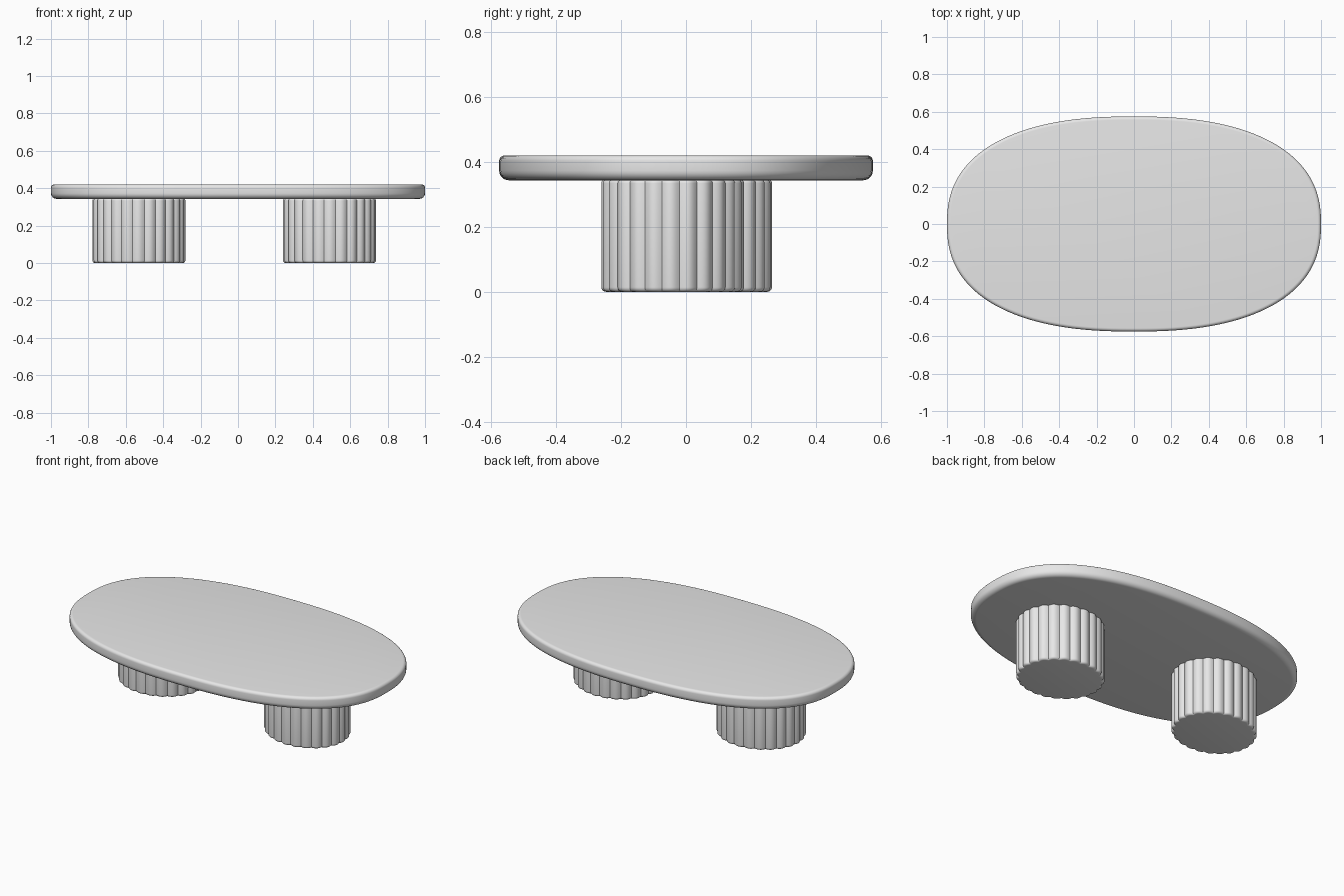
import bpy
import bmesh
from math import sin, cos, pi, radians, copysign

cube = bpy.data.objects.get("Cube")
if cube:
    bpy.data.objects.remove(cube, do_unlink=True)

# Single plain finish
grey = bpy.data.materials.new("light_grey")
grey.use_nodes = True
grey.diffuse_color = (0.8, 0.8, 0.8, 1)
grey.node_tree.nodes["Principled BSDF"].inputs["Base Color"].default_value = (0.8, 0.8, 0.8, 1)


def rounded_profile(z0, z1, r_bottom, r_top, steps=6):
    """(inset, height) pairs for a wall with rounded bottom and top edges."""
    arc = [i / steps * pi / 2 for i in range(steps + 1)]
    low = [(r_bottom * (1 - sin(a)), z0 + r_bottom * (1 - cos(a))) for a in arc]
    high = [(r_top * (1 - cos(a)), z1 - r_top * (1 - sin(a))) for a in arc]
    return low + high


def build_slab(name, outline, profile, count, location=(0, 0, 0), turn=0):
    """Loft outline(angle, inset) along the profile and cap both ends."""
    bm = bmesh.new()
    rings = []
    for inset, z in profile:
        points = [outline(2 * pi * i / count, inset) for i in range(count)]
        rings.append([bm.verts.new((x, y, z)) for x, y in points])
    for a, b in zip(rings, rings[1:]):
        for i in range(count):
            j = (i + 1) % count
            bm.faces.new((a[i], a[j], b[j], b[i]))
    bm.faces.new(rings[0][::-1])
    bm.faces.new(rings[-1])
    mesh = bpy.data.meshes.new(name)
    bm.to_mesh(mesh)
    bm.free()
    mesh.materials.append(grey)
    obj = bpy.data.objects.new(name, mesh)
    obj.location = location
    obj.rotation_euler.z = turn
    bpy.context.collection.objects.link(obj)
    bpy.ops.object.select_all(action='DESELECT')
    obj.select_set(True)
    bpy.context.view_layer.objects.active = obj
    bpy.ops.object.shade_smooth_by_angle(angle=radians(40))
    return obj


def top_outline(t, inset):
    # Superellipse: fuller than a plain oval
    power = 2 / 2.4
    x = copysign(abs(cos(t)) ** power, cos(t))
    y = copysign(abs(sin(t)) ** power, sin(t))
    return (1 - inset) * x, (0.575 - inset) * y


REEDS = 24


def leg_outline(t, inset):
    # Slightly oval drum with convex vertical reeds
    groove = 0.011 * (1 - abs(sin(REEDS * t / 2)))
    return (0.249 - inset - groove) * cos(t), (0.219 - inset - groove) * sin(t)


# Tabletop
build_slab("tabletop", top_outline, rounded_profile(0.343, 0.42, 0.03, 0.018), 160)

# Two reeded drum legs
leg_profile = rounded_profile(0, 0.344, 0.014, 0.01, 5)
for name, x, y, turn in (("left_leg", 0.489, -0.041, -8), ("right_leg", -0.53, 0.045, 8)):
    build_slab(name, leg_outline, leg_profile, REEDS * 10, (x, y, 0), radians(turn))
